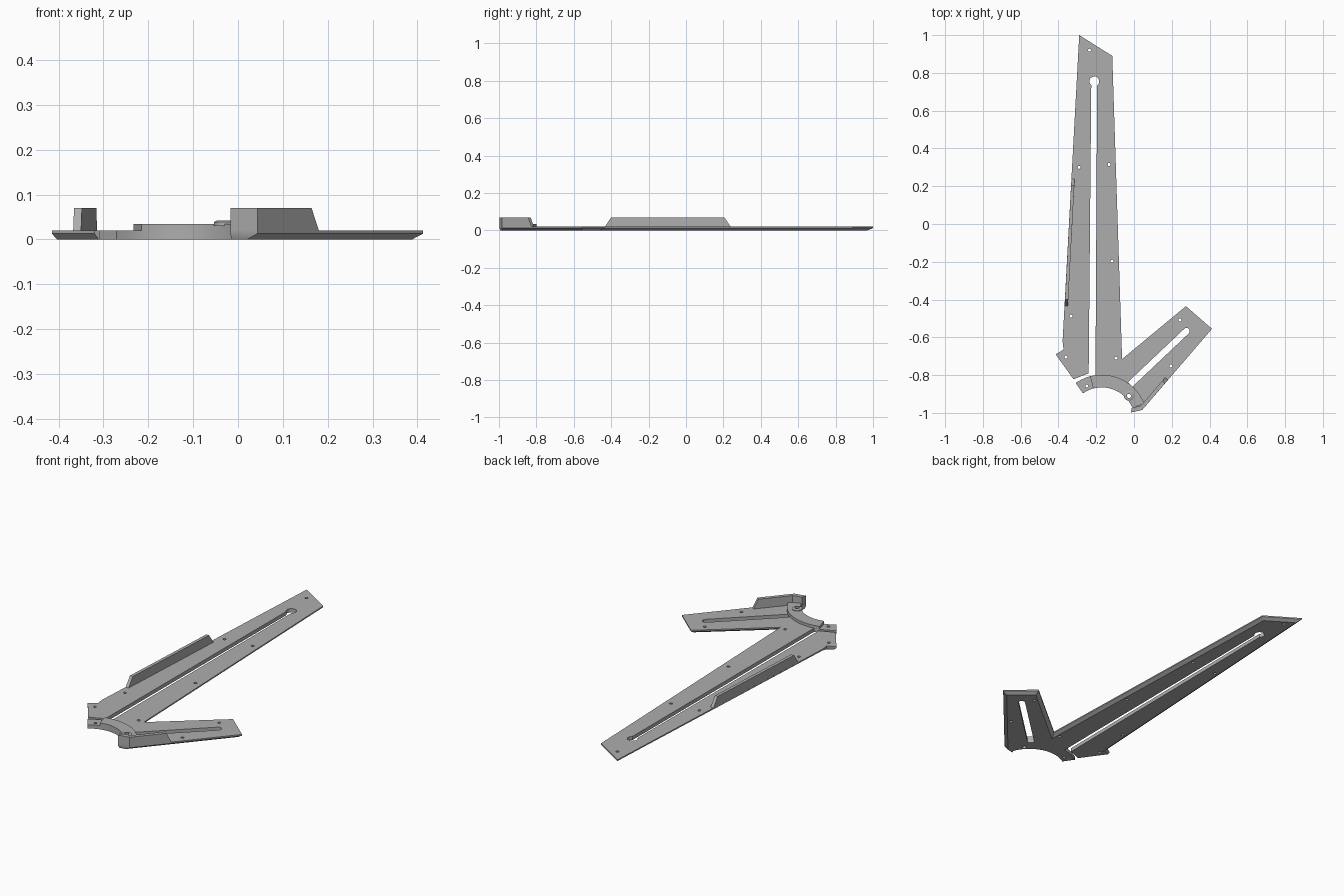
import bpy, bmesh, math
from mathutils import Vector

if "Cube" in bpy.data.objects:
    bpy.data.objects.remove(bpy.data.objects["Cube"])

grey = bpy.data.materials.new("plain grey")
grey.diffuse_color = (0.42, 0.42, 0.42, 1)
grey.use_nodes = True
grey.node_tree.nodes["Principled BSDF"].inputs["Base Color"].default_value = grey.diffuse_color


def loft(name, rings):
    """Closed solid through counter-clockwise rings of (points, height)."""
    bm = bmesh.new()
    loops = [[bm.verts.new((p[0], p[1], z)) for p in pts] for pts, z in rings]
    n = len(loops[0])
    for a, b in zip(loops, loops[1:]):
        for i in range(n):
            j = (i + 1) % n
            bm.faces.new((a[i], a[j], b[j], b[i]))
    bm.faces.new(loops[0][::-1])
    bm.faces.new(loops[-1])
    mesh = bpy.data.meshes.new(name)
    bm.to_mesh(mesh)
    bm.free()
    mesh.materials.append(grey)
    ob = bpy.data.objects.new(name, mesh)
    bpy.context.collection.objects.link(ob)
    return ob


def arc(c, r, a0, a1, steps):
    angles = [math.radians(a0 + (a1 - a0) * i / steps) for i in range(steps + 1)]
    return [(c[0] + r * math.cos(a), c[1] + r * math.sin(a)) for a in angles]


def circle(c, r, n=20):
    return arc(c, r, 0, 360, n)[:-1]


def inset(pts, widths):
    """Move edge i (from point i to i+1) inwards by widths[i]."""
    out, n = [], len(pts)
    for i in range(n):
        p, q, s = (Vector(pts[k % n]) for k in (i - 1, i, i + 1))
        d1, d2 = (q - p).normalized(), (s - q).normalized()
        n1, n2 = Vector((-d1.y, d1.x)), Vector((-d2.y, d2.x))
        a, b = widths[i - 1], widths[i]
        det = n1.x * n2.y - n1.y * n2.x
        if abs(det) < 1e-4:
            out.append(q + n1 * a)
        else:
            out.append(q + Vector(((a * n2.y - b * n1.y) / det,
                                   (b * n1.x - a * n2.x) / det)))
    return out


def cut(ob, cutter):
    mod = ob.modifiers.new("cut", 'BOOLEAN')
    mod.operation, mod.solver, mod.object = 'DIFFERENCE', 'EXACT', cutter
    bpy.context.view_layer.objects.active = ob
    bpy.ops.object.modifier_apply(modifier=mod.name)


HUB = (-0.17, -1.04)
R_IN, R_OUT = 0.175, 0.242

# base plate: long blade with open slot, hub arc and short arm
left = [(-0.29, 1.0), (-0.378, -0.62), (-0.373, -0.665), (-0.415, -0.69),
        (-0.32, -0.822)]
slot = [(-0.24, -0.79), (-0.226, 0.755), (-0.195, 0.755), (-0.204, -0.80)]
hub = arc(HUB, R_OUT, 105, 125, 3) + arc(HUB, R_IN, 125, 22, 14)
right = [(-0.017, -0.998), (0.043, -0.985), (0.413, -0.555), (0.275, -0.435),
         (-0.063, -0.715), (-0.115, 0.89)]
outline = left + slot + hub + right
bevels = [0.018, 0.005, 0.005, 0.01] + [0] * (1 + len(slot) + len(hub)) \
    + [0.006] + [0.018] * 5
plate = loft("base_plate", [(inset(outline, bevels), 0),
                            (outline, 0.013), (outline, 0.02)])

# raised hub band
band = loft("hub_band", [(arc(HUB, R_OUT, 22, 105, 14)
                          + arc(HUB, R_IN, 105, 22, 14), z) for z in (0.015, 0.035)])

# pivot boss on the band
PIVOT = (-0.027, -0.91)
boss = loft("pivot_boss", [(circle(PIVOT, 0.026), 0.03),
                           (circle(PIVOT, 0.026), 0.039),
                           (circle(PIVOT, 0.021), 0.042)])

# upright rib on the blade's left edge, sloped at both ends
loft("blade_rib", [
    ([(-0.3675, -0.435), (-0.350, -0.435), (-0.314, 0.24), (-0.3313, 0.24)], 0.018),
    ([(-0.3655, -0.40), (-0.348, -0.40), (-0.316, 0.205), (-0.333, 0.205)], 0.07)])

# bent guard wall around the short arm's outer corner
loft("arm_guard", [
    ([(-0.017, -0.998), (0.043, -0.985), (0.181, -0.825), (0.166, -0.812),
      (0.036, -0.962), (-0.012, -0.974)], 0.018),
    ([(-0.017, -0.998), (0.043, -0.985), (0.164, -0.844), (0.149, -0.831),
      (0.036, -0.962), (-0.012, -0.974)], 0.07)])

# screw holes, slot end hole and arm slot
cutters = []
holes = [(-0.235, 0.92), (-0.29, 0.30), (-0.132, 0.315), (-0.333, -0.488),
         (-0.116, -0.197), (-0.36, -0.705), (-0.095, -0.71), (0.243, -0.508),
         (0.195, -0.752), (-0.25, -0.858)]
for c, r in [(h, 0.008) for h in holes] + [((-0.21, 0.755), 0.026), (PIVOT, 0.011)]:
    cutters.append(loft("cutter", [(circle(c, r), -0.1), (circle(c, r), 0.2)]))
pivot_cutter = cutters[-1]
a, b = Vector((-0.021, -0.85)), Vector((0.278, -0.567))
d = (b - a).normalized()
side = Vector((-d.y, d.x)) * 0.017
turn = math.degrees(math.atan2(d.y, d.x))
shape = [a + side, a - side] + arc(b, 0.017, turn - 90, turn + 90, 10)
cutters.append(loft("cutter", [(shape, -0.1), (shape, 0.2)]))
for c in cutters:
    cut(plate, c)
for ob in (band, boss):
    cut(ob, pivot_cutter)
for c in cutters:
    bpy.data.objects.remove(c)

# smooth the arcs, keep the edges crisp
for ob in bpy.context.scene.objects:
    ob.select_set(True)
bpy.context.view_layer.objects.active = plate
bpy.ops.object.shade_smooth_by_angle(angle=math.radians(25))
